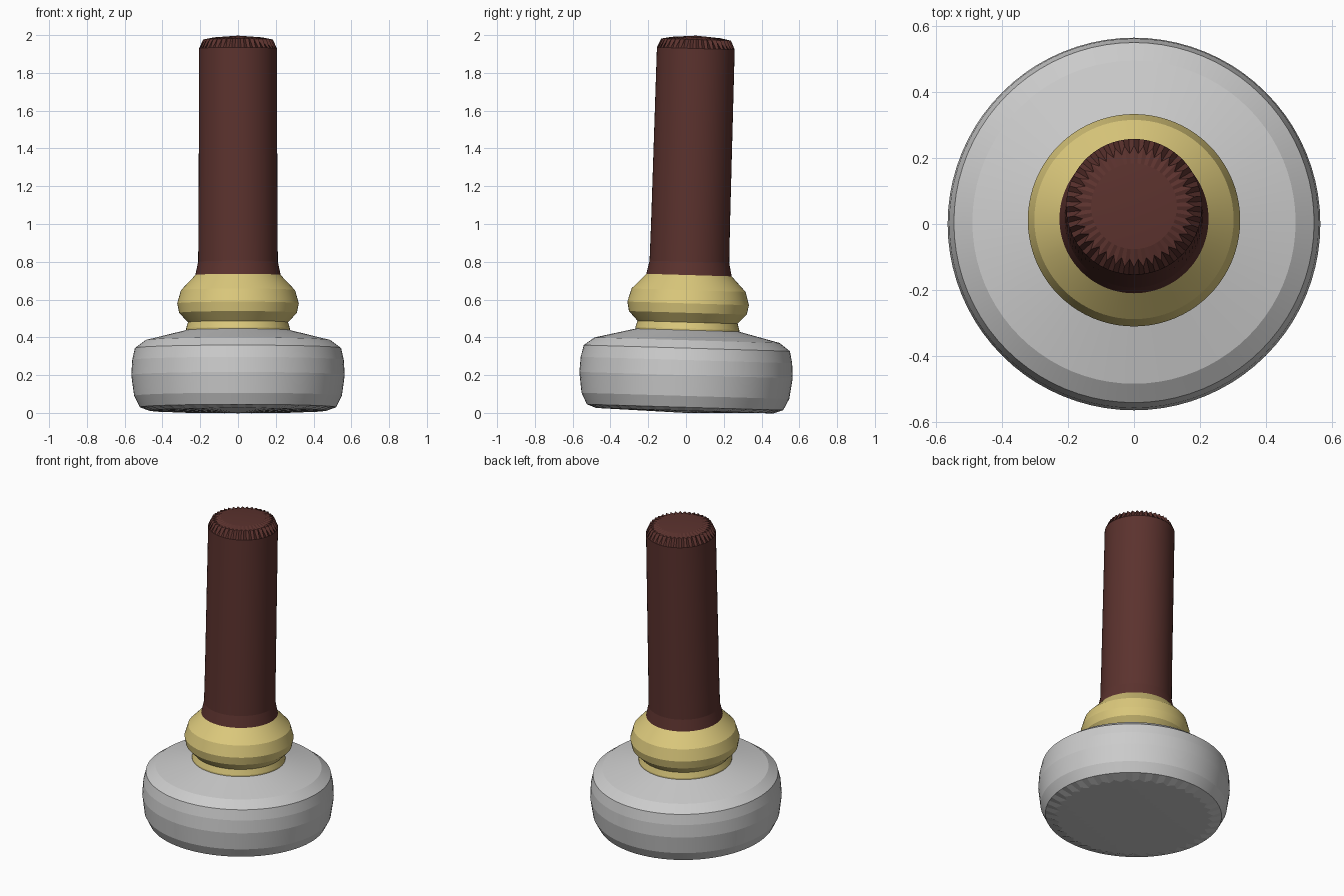
import bpy, bmesh
from math import cos, sin, pi, radians
from mathutils import Matrix

if "Cube" in bpy.data.objects:
    bpy.data.objects.remove(bpy.data.objects["Cube"])

N = 80          # sides of every turned part
TILT = Matrix.Translation((0, -0.006, 0)) @ Matrix.Rotation(-0.03, 4, 'X')


def material(name, rgb):
    m = bpy.data.materials.new(name)
    m.diffuse_color = (*rgb, 1)
    m.use_nodes = True
    m.node_tree.nodes["Principled BSDF"].inputs["Base Color"].default_value = m.diffuse_color
    return m


def lathe(name, profile, mat=None, angle=25):
    """Turn (radius, z[, radius cut on every other vertex]) points round the leaning axis."""
    bm = bmesh.new()
    rings = []
    for r, z, *cut in profile:
        if r == 0:
            rings.append([bm.verts.new((0, 0, z))] * N)
            continue
        ring = []
        for i in range(N):
            a = 2 * pi * i / N
            ri = r - (cut[0] if cut and i % 2 else 0)
            ring.append(bm.verts.new((ri * cos(a), ri * sin(a), z)))
        rings.append(ring)
    for lo, hi in zip(rings, rings[1:]):
        for i in range(N):
            j = (i + 1) % N
            corners = dict.fromkeys((lo[i], lo[j], hi[j], hi[i]))
            bm.faces.new(list(corners))
    bm.transform(TILT)
    bm.normal_update()
    me = bpy.data.meshes.new(name)
    bm.to_mesh(me)
    bm.free()
    ob = bpy.data.objects.new(name, me)
    bpy.context.collection.objects.link(ob)
    if mat:
        me.materials.append(mat)
    bpy.ops.object.select_all(action='DESELECT')
    ob.select_set(True)
    bpy.context.view_layer.objects.active = ob
    bpy.ops.object.shade_smooth_by_angle(angle=radians(angle))
    return ob


# Heavy round base with a slightly domed, fluted underside
lathe("base", [(0, 0), (0.47, 0.012, 0.03), (0.52, 0.03), (0.55, 0.09),
               (0.565, 0.20), (0.56, 0.28), (0.546, 0.343),
               (0.49, 0.385), (0.275, 0.438)], angle=5)

# Brass collar
lathe("collar", [(0.275, 0.438), (0.275, 0.447), (0.265, 0.48), (0.312, 0.53),
                 (0.322, 0.58), (0.302, 0.65), (0.226, 0.73)],
      material("brass", (0.71, 0.58, 0.20)), angle=5)

# Wooden handle with a notched chamfer at the top
lathe("handle", [(0.226, 0.73), (0.211, 0.80), (0.209, 1.0), (0.206, 1.93),
                 (0.185, 1.977, 0.025), (0.13, 1.988), (0, 1.998)],
      material("dark_wood", (0.105, 0.032, 0.027)), angle=10)
